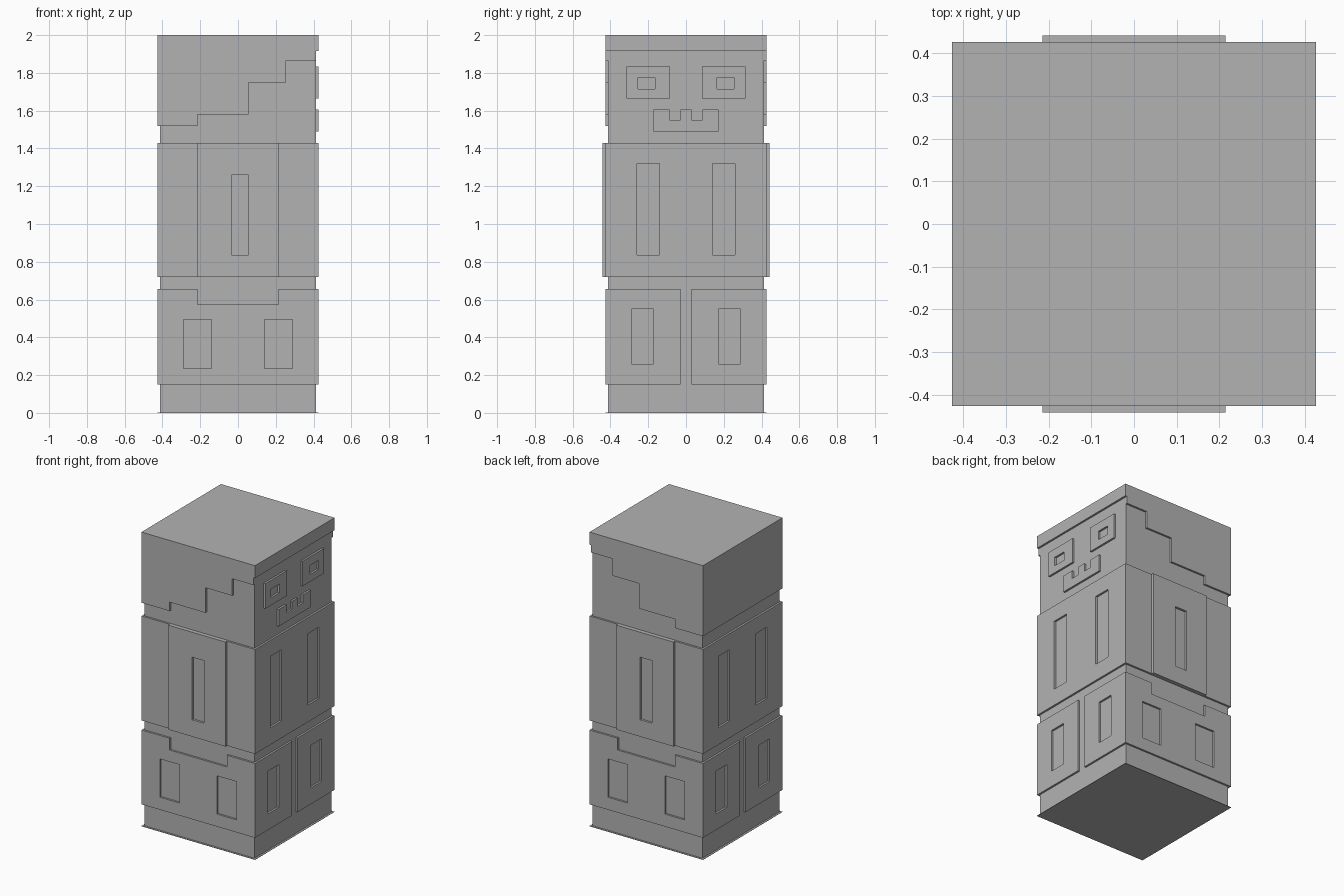
import bpy
from math import pi
from mathutils import Matrix

cube = bpy.data.objects.get("Cube")
if cube:
    bpy.data.objects.remove(cube, do_unlink=True)

OUT, IN, ARM = 0.427, 0.414, 0.442   # outer shell, recessed core, raised arms
FRONT, RIGHT, BACK, LEFT = 0, pi / 2, pi, -pi / 2

grey = bpy.data.materials.new("plain_grey")
grey.use_nodes = True
grey.diffuse_color = (0.45, 0.45, 0.45, 1)
grey.node_tree.nodes["Principled BSDF"].inputs["Base Color"].default_value = grey.diffuse_color


def rect(u0, u1, z0, z1):
    return [(u0, z0), (u1, z0), (u1, z1), (u0, z1)]


def flip(loop):
    return [(-u, z) for u, z in reversed(loop)]


def block(name, half, z0, z1):
    """Square block centred on the vertical axis."""
    bpy.ops.mesh.primitive_cube_add(size=1, location=(0, 0, (z0 + z1) / 2))
    ob = bpy.context.object
    ob.name = name
    ob.scale = (2 * half, 2 * half, z1 - z0)
    bpy.ops.object.transform_apply(location=True, rotation=True, scale=True)
    ob.data.materials.append(grey)


def panel(name, side, loops, inner=IN, outer=OUT):
    """Flat plate on one side; loops inside the first become recesses."""
    curve = bpy.data.curves.new(name, "CURVE")
    curve.dimensions = "2D"
    curve.fill_mode = "BOTH"
    curve.extrude = (outer - inner) / 2
    for loop in loops:
        spline = curve.splines.new("POLY")
        spline.points.add(len(loop) - 1)
        for point, (u, z) in zip(spline.points, loop):
            point.co = (u, z, 0, 1)
        spline.use_cyclic_u = True
    temp = bpy.data.objects.new(name + "_outline", curve)
    bpy.context.collection.objects.link(temp)
    graph = bpy.context.evaluated_depsgraph_get()
    mesh = bpy.data.meshes.new_from_object(temp.evaluated_get(graph))
    bpy.data.objects.remove(temp, do_unlink=True)
    bpy.data.curves.remove(curve)
    mesh.transform(Matrix.Rotation(side, 4, "Z") @ Matrix.Rotation(pi / 2, 4, "X")
                   @ Matrix.Translation((0, 0, (inner + outer) / 2)))
    for face in mesh.polygons:
        face.use_smooth = False
    mesh.materials.clear()
    mesh.materials.append(grey)
    ob = bpy.data.objects.new(name, mesh)
    bpy.context.collection.objects.link(ob)


# Core with a thin sole and the top of the hair
block("core", IN, 0.001, 1.99)
block("sole", OUT, 0, 0.003)
block("hair_top", OUT, 1.915, 2)

# Stepped hair on both flanks, straight hair at the rear
hair = [(-OUT, 1.52), (-0.215, 1.52), (-0.215, 1.58), (0.055, 1.58),
        (0.055, 1.75), (0.255, 1.75), (0.255, 1.865), (IN, 1.865),
        (IN, 1.93), (-OUT, 1.93)]
panel("hair_side_front", FRONT, [hair])
panel("hair_side_back", BACK, [flip(hair)])
panel("hair_rear", LEFT, [rect(-OUT, OUT, 1.52, 1.93)])

# Face
eye = rect(0.085, 0.315, 1.665, 1.835)
pupil = rect(0.165, 0.255, 1.715, 1.775)
panel("eye_a", RIGHT, [eye, pupil])
panel("eye_b", RIGHT, [flip(eye), flip(pupil)])
half_mouth = [(0.172, 1.49), (0.172, 1.605), (0.087, 1.605),
              (0.087, 1.55), (0.03, 1.55), (0.03, 1.605)]
panel("mouth", RIGHT, [half_mouth + flip(half_mouth)])

# Torso plates with plain slots, and raised arms on the flanks
torso = rect(-OUT, OUT, 0.72, 1.43)
chest_slot = rect(0.14, 0.26, 0.835, 1.32)
for name, side in (("chest", RIGHT), ("torso_rear", LEFT)):
    panel(name, side, [torso, chest_slot, flip(chest_slot)])
for name, side in (("front", FRONT), ("back", BACK)):
    panel("torso_" + name, side, [torso])
    panel("arm_" + name, side,
          [rect(-0.215, 0.215, 0.72, 1.43), rect(-0.035, 0.055, 0.835, 1.26)],
          OUT, ARM)

# Trousers: split plates on face and rear, notched around the hands on flanks
leg = rect(0.03, OUT, 0.15, 0.655)
leg_window = rect(0.172, 0.288, 0.26, 0.55)
for name, side in (("face", RIGHT), ("rear", LEFT)):
    panel("leg_a_" + name, side, [leg, leg_window])
    panel("leg_b_" + name, side, [flip(leg), flip(leg_window)])
half_flank = [(OUT, 0.15), (OUT, 0.655), (0.215, 0.655), (0.215, 0.575)]
flank_window = rect(0.14, 0.288, 0.235, 0.495)
for name, side in (("front", FRONT), ("back", BACK)):
    panel("leg_flank_" + name, side,
          [half_flank + flip(half_flank), flank_window, flip(flank_window)])
